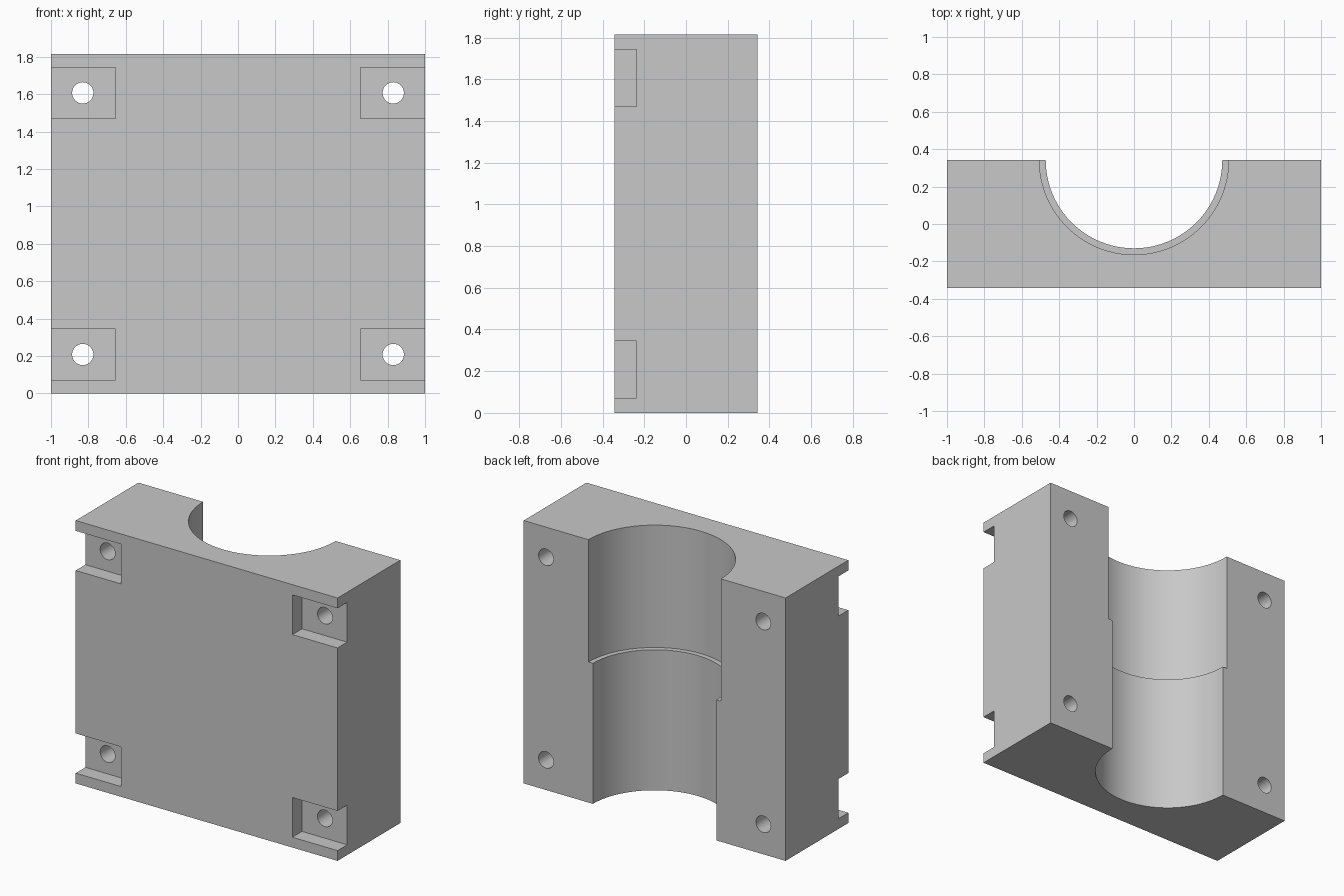
import bpy
import math
from mathutils import Matrix

cube = bpy.data.objects.get("Cube")
if cube:
    bpy.data.objects.remove(cube, do_unlink=True)

DEPTH, HEIGHT = 0.684, 1.815
FRONT, BACK = -DEPTH / 2, DEPTH / 2
STEP_Z = 0.97

grey = bpy.data.materials.new("light grey")
grey.use_nodes = True
colour = (0.58, 0.58, 0.58, 1)
grey.diffuse_color = colour
grey.node_tree.nodes["Principled BSDF"].inputs["Base Color"].default_value = colour


def box(name, x, y, z):
    """Box from (low, high) pairs on each axis."""
    bpy.ops.mesh.primitive_cube_add(size=1)
    ob = bpy.context.object
    ob.name = name
    size = [b - a for a, b in (x, y, z)]
    mid = [(a + b) / 2 for a, b in (x, y, z)]
    ob.data.transform(Matrix.Translation(mid) @ Matrix.Diagonal((*size, 1)))
    return ob


def cylinder(name, radius, length, location, sides, tilt=0):
    bpy.ops.mesh.primitive_cylinder_add(vertices=sides, radius=radius, depth=length)
    ob = bpy.context.object
    ob.name = name
    ob.data.transform(Matrix.Translation(location) @ Matrix.Rotation(tilt, 4, "X"))
    return ob


def cut(target, cutter):
    mod = target.modifiers.new(cutter.name, "BOOLEAN")
    mod.operation = "DIFFERENCE"
    mod.solver = "EXACT"
    mod.object = cutter
    bpy.context.view_layer.objects.active = target
    bpy.ops.object.modifier_apply(modifier=mod.name)
    bpy.data.objects.remove(cutter, do_unlink=True)


# Main block
block = box("clamp_block", (-1, 1), (FRONT, BACK), (0, HEIGHT))
block.data.materials.append(grey)

# Stepped half-round bore, open at the back: narrow throughout, wider above
cut(block, cylinder("narrow_bore", 0.472, 3, (0, BACK, 1), 96))
cut(block, cylinder("wide_bore", 0.506, 2, (0, BACK, STEP_Z + 1), 96))

# Corner pockets, open at the sides, each with a bolt hole through to the back
for side in (-1, 1):
    for z in (0.208, HEIGHT - 0.208):
        xs = sorted((side * 0.655, side * 1.2))
        cut(block, box("pocket", xs, (FRONT - 0.2, FRONT + 0.105), (z - 0.137, z + 0.137)))
        cut(block, cylinder("bolt_hole", 0.057, 2, (side * 0.83, 0, z), 32, math.pi / 2))

# Smooth round walls, sharp edges
bpy.ops.object.select_all(action="DESELECT")
block.select_set(True)
bpy.context.view_layer.objects.active = block
bpy.ops.object.shade_smooth_by_angle(angle=math.radians(30))
